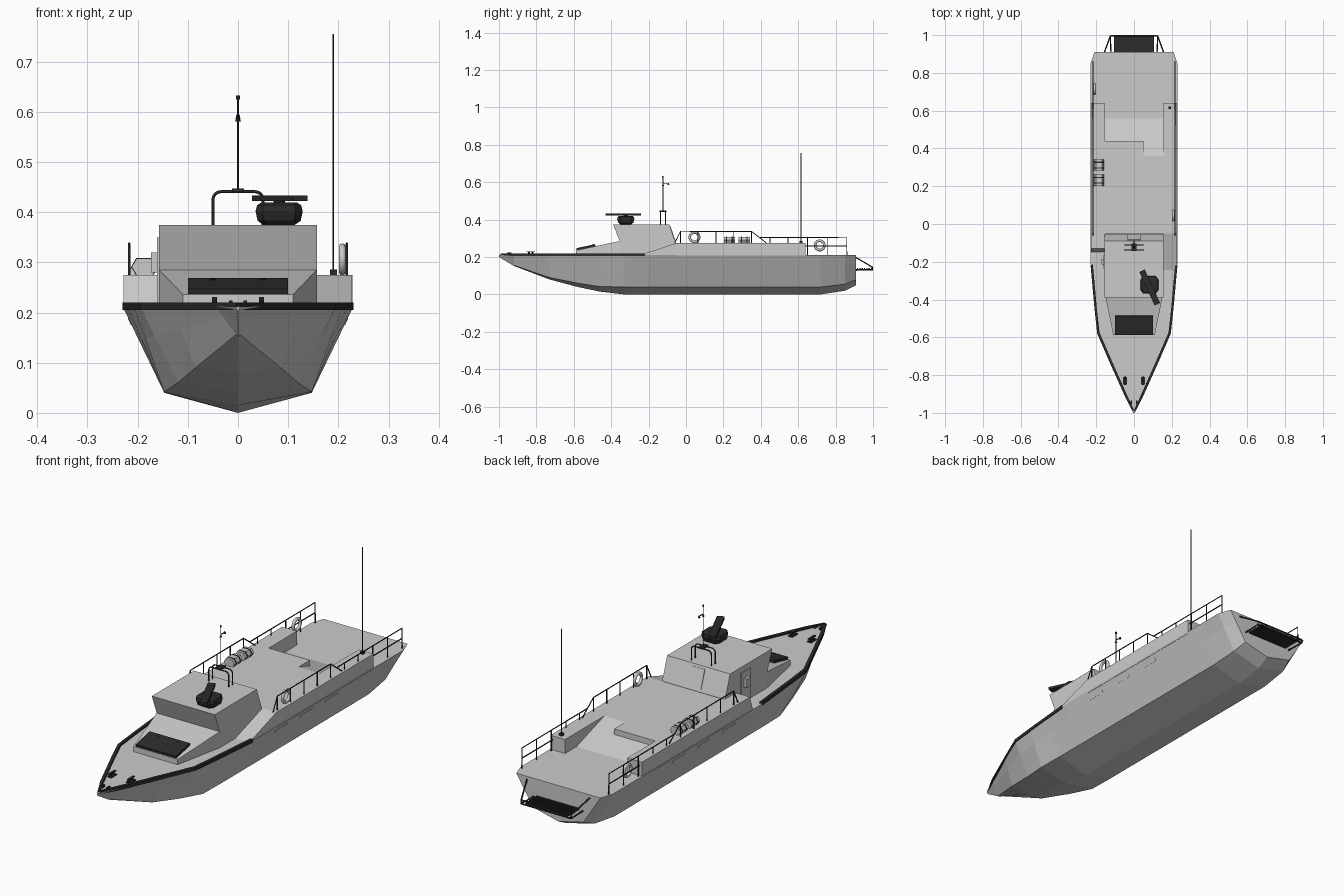
import bpy, bmesh, math
from mathutils import Vector, Matrix

if "Cube" in bpy.data.objects:
    bpy.data.objects.remove(bpy.data.objects["Cube"])

dark = bpy.data.materials.new("dark")
dark.diffuse_color = (0.025, 0.025, 0.025, 1)
dark.use_nodes = True
dark.node_tree.nodes["Principled BSDF"].inputs["Base Color"].default_value = dark.diffuse_color


def add(name, bm, mat=None):
    bmesh.ops.recalc_face_normals(bm, faces=bm.faces)
    me = bpy.data.meshes.new(name)
    bm.to_mesh(me)
    bm.free()
    ob = bpy.data.objects.new(name, me)
    bpy.context.collection.objects.link(ob)
    if mat:
        me.materials.append(mat)
    return ob


def loft(name, rings, mat=None):
    bm = bmesh.new()
    vs = [[bm.verts.new(p) for p in r] for r in rings]
    n = len(vs[0])
    for a, b in zip(vs, vs[1:]):
        for i in range(n):
            j = (i + 1) % n
            bm.faces.new((a[i], a[j], b[j], b[i]))
    bm.faces.new(vs[0])
    bm.faces.new(vs[-1])
    return add(name, bm, mat)


def prism_x(name, prof, x0, x1, mat=None):
    return loft(name, [[(x, y, z) for y, z in prof] for x in (x0, x1)], mat)


def prism_z(name, prof, z0, z1, mat=None):
    return loft(name, [[(x, y, z) for x, y in prof] for z in (z0, z1)], mat)


def box(name, loc, size, mat=None, rot=(0, 0, 0)):
    bm = bmesh.new()
    bmesh.ops.create_cube(bm, size=1)
    bmesh.ops.scale(bm, vec=size, verts=bm.verts)
    ob = add(name, bm, mat)
    ob.location, ob.rotation_euler = loc, rot
    return ob


def cyl(name, loc, r1, r2, h, seg=12, mat=None):
    bm = bmesh.new()
    bmesh.ops.create_cone(bm, cap_ends=True, segments=seg, radius1=r1, radius2=r2, depth=h)
    ob = add(name, bm, mat)
    ob.location = loc
    return ob


def tube(name, paths, r, res=1, mat=dark):
    cu = bpy.data.curves.new(name, 'CURVE')
    cu.dimensions = '3D'
    cu.bevel_depth, cu.bevel_resolution, cu.use_fill_caps = r, res, True
    for pts in paths:
        s = cu.splines.new('POLY')
        s.points.add(len(pts) - 1)
        for p, c in zip(s.points, pts):
            p.co = (*c, 1)
    tmp = bpy.data.objects.new(name + "_path", cu)
    bpy.context.collection.objects.link(tmp)
    bpy.context.view_layer.update()
    me = bpy.data.meshes.new_from_object(tmp.evaluated_get(bpy.context.evaluated_depsgraph_get()))
    bpy.data.objects.remove(tmp)
    ob = bpy.data.objects.new(name, me)
    bpy.context.collection.objects.link(ob)
    me.materials.clear()
    me.materials.append(mat)
    return ob


# hull stations: y, deck half width, chine x, chine z, keel z
D = 0.212
stations = [(-1, .004, .002, .205, .2), (-.92, .045, .004, .156, .152), (-.73, .13, .085, .09, .08),
            (-.58, .195, .12, .06, .04), (-.46, .208, .147, .042, .015), (-.33, .22, .147, .04, 0),
            (-.2, .23, .147, .04, 0), (.72, .23, .147, .04, 0), (.85, .23, .14, .055, .02),
            (.91, .21, .125, .08, .05)]
loft("hull", [[(-w, y, D), (-(w * .62 + c * .38), y, D * .62 + cz * .38), (-c, y, cz), (0, y, k),
               (c, y, cz), (w * .62 + c * .38, y, D * .62 + cz * .38), (w, y, D)]
              for y, w, c, cz, k in stations])

# raised midship deck, stepped round the aft ramp
prism_z("raised_deck", [(-.228, -.05), (.228, -.05), (.228, .64), (.155, .64), (.155, .36),
                        (.05, .36), (.05, .44), (-.155, .44), (-.155, .64), (-.228, .64)], .205, .275)
prism_x("aft_ramp", [(.565, .21), (.36, .275), (.36, .205)], -.155, .155)
prism_x("starboard_deck_ramp", [(-.25, .21), (-.05, .275), (-.05, .205)], .15, .227)
prism_x("port_deck_step", [(-.15, .21), (-.13, .275), (-.05, .275), (-.05, .205)], -.228, -.15)

# wheelhouse and sloping trunk ahead of it
prism_x("wheelhouse", [(-.355, .205), (-.355, .285), (-.39, .375), (-.09, .375), (-.055, .275), (-.055, .205)],
        -.157, .157)
loft("fore_trunk", [[(-w, y, .205), (w, y, .205), (w, y, z), (-w, y, z)]
                    for y, w, z in ((-.587, .11, .236), (-.355, .157, .285))])
slope = math.atan2(.049, .232)
box("fore_hatch", (0, -.535, .251), (.2, .102, .014), dark, (slope, 0, 0))
for s in (-1, 1):
    box("hatch_hinge", (s * .05, -.495, .264), (.012, .012, .008), dark, (slope, 0, 0))
box("port_door", (-.158, -.2, .285), (.006, .07, .13))
box("door_locker", (-.166, -.2, .3), (.014, .03, .04))
box("aft_door", (0, -.071, .325), (.07, .004, .085), None, (math.atan2(.035, .1), 0, 0))

# dark rubbing strake round the bow
edge = [(.004, -.992), (.045, -.92), (.13, -.73), (.195, -.58), (.208, -.46), (.22, -.33), (.23, -.22)]
for s in (-1, 1):
    out = [(s * x, y) for x, y in edge]
    inn = [(s * max(x - .012, 0), y + .006) for x, y in edge]
    loft("bow_strake", [[(*a, .205), (*a, .22), (*b, .22), (*b, .205)] for a, b in zip(out, inn)], dark)
    # mooring cleats and bow chocks
    for dy in (-.01, .01):
        cyl("cleat_post", (s * .047, -.83 + dy, .219), .005, .005, .018, 8, dark)
    box("cleat_bar", (s * .047, -.83, .228), (.01, .045, .005), dark)
    box("cleat_base", (s * .047, -.83, .214), (.02, .04, .006), dark)
    box("bow_chock", (s * .014, -.945, .217), (.007, .022, .014), dark)
    # hull side vents
    for y in (0, .18, .36):
        box("hull_vent", (s * .214, y, .183), (.006, .085, .015), None, (0, s * math.atan2(.083, .172), 0))

# side railings
X = .217
for s in (-1, 1):
    x = s * X
    paths = [[(x, -.06, .275), (x, -.03, .337), (x, .35, .337), (x, .43, .275)]]
    paths += [[(x, y, .275), (x, y, .337)] for y in (-.03, .065, .16, .255, .35)]
    paths += [[(x, .395, .304), (x, .86, .304), (x, .86, D)], [(x, .64, .258), (x, .86, .258)]]
    paths += [[(x, y, z), (x, y, .304)] for y, z in ((.45, .275), (.545, .275), (.65, D), (.755, D))]
    tube("side_railing", paths, .0026)


# life rings
def ring(x, y, z):
    bm = bmesh.new()
    n, m, R, r = 24, 8, .025, .007
    g = [[bm.verts.new((math.cos(b) * r, math.cos(a) * (R + r * math.sin(b)), math.sin(a) * (R + r * math.sin(b))))
          for b in [j * math.tau / m for j in range(m)]] for a in [i * math.tau / n for i in range(n)]]
    for i in range(n):
        for j in range(m):
            bm.faces.new((g[i][j], g[(i + 1) % n][j], g[(i + 1) % n][(j + 1) % m], g[i][(j + 1) % m]))
    for f in bm.faces:
        f.smooth = True
    add("life_ring", bm).location = (x, y, z)


ring(.208, .045, .306)
ring(-.208, .715, .262)

# life raft canisters on the port side
for y in (.232, .312):
    prof = [(-.212, .291), (-.202, .308), (-.17, .308), (-.16, .291), (-.17, .274), (-.202, .274)]
    loft("raft_canister", [[(px, y + d, pz) for px, pz in prof] for d in (-.03, .03)])
    for d in (-.015, .015):
        loft("raft_strap", [[(-.186 + (px + .186) * 1.04, y + d + e, .291 + (pz - .291) * 1.06) for px, pz in prof]
                            for e in (-.003, .003)], dark)

# radar: faceted pedestal and rotating bar
C = Vector((.082, -.322, 0))
loft("radar_base", [[(C.x + sx * a, C.y + sy * b, z) for sx, sy in
                     ((-1, -.6), (-.7, -1), (.7, -1), (1, -.6), (1, .6), (.7, 1), (-.7, 1), (-1, .6))]
                    for z, a, b in ((.374, .03, .03), (.383, .043, .04), (.402, .047, .046), (.414, .044, .044),
                                    (.419, .036, .036))], dark)
cyl("radar_spindle", (C.x, C.y, .421), .012, .012, .012, 10, dark)
box("radar_bar", (.083, -.336, .428), (.195, .032, .011), dark, (0, 0, math.atan2(-.175, .08)))

# mast arches, pole and lights
arc = [(.05 - .016 * (1 - math.cos(t)), .425 + .016 * math.sin(t)) for t in [i * math.pi / 8 for i in range(5)]]
arch = [(.05, .374)] + arc
arch += [(-x, z) for x, z in reversed(arch)]
tube("mast_arches", [[(x, y, z) for x, z in arch] for y in (-.137, -.11)], .003)
box("mast_plate", (0, -.123, .444), (.024, .04, .007), dark)
tube("mast_pole", [[(0, -.123, .444), (0, -.123, .625)], [(0, -.123, .592), (0, -.094, .592)]], .0022)
cyl("mast_light", (0, -.123, .629), .004, .004, .008, 8, dark)
cyl("mast_cone", (0, -.123, .586), .006, .001, .01, 8, dark)
cyl("mast_horn", (0, -.094, .59), .005, .003, .01, 8, dark)

# tall whip antenna
box("antenna_base", (.19, .615, .28), (.014, .014, .012), dark)
tube("whip_antenna", [[(.19, .615, .28), (.19, .615, .755)]], .0018)

# stern boarding platform with slats and guard frame
box("platform_deck", (0, .953, .134), (.21, .086, .004), dark)
for i in range(7):
    box("platform_slat", (0, .917 + i * .0125, .138), (.21, .006, .005), dark)
frame = [[(-.125, .996, .146), (.125, .996, .146)], [(-.125, .996, .13), (.125, .996, .13)]]
for s in (-1, 1):
    frame += [[(s * .16, .9, .203), (s * .125, .996, .146), (s * .125, .996, .13), (s * .122, .9, .13)]]
tube("platform_frame", frame, .0036)
